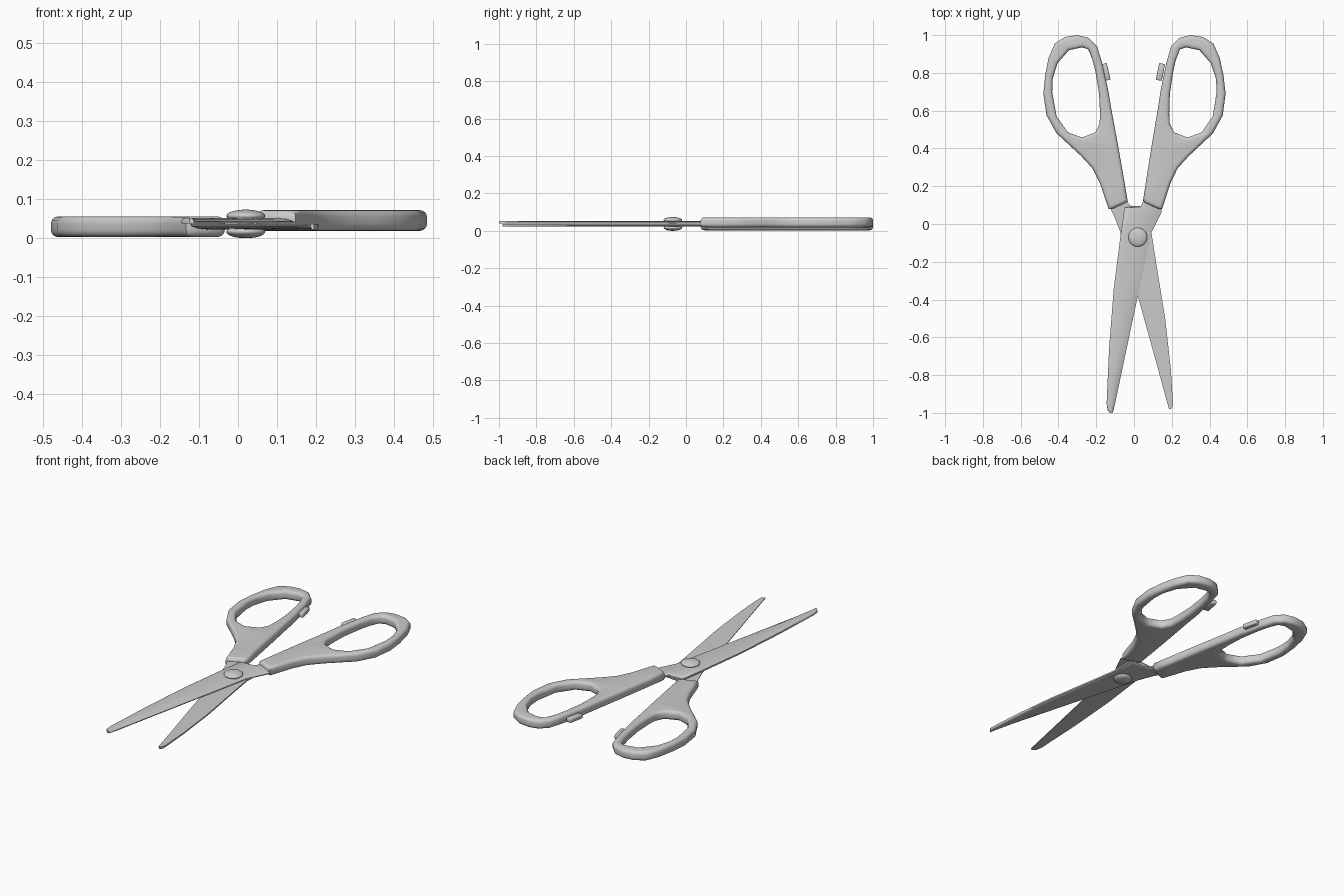
import bpy, bmesh, math
from mathutils import Matrix

if "Cube" in bpy.data.objects:
    bpy.data.objects.remove(bpy.data.objects["Cube"])


def finish(obj, angle=50):
    bm = bmesh.new()
    bm.from_mesh(obj.data)
    bmesh.ops.remove_doubles(bm, verts=bm.verts, dist=0.0003)
    bmesh.ops.recalc_face_normals(bm, faces=bm.faces)
    bm.to_mesh(obj.data)
    bm.free()
    bpy.ops.object.select_all(action='DESELECT')
    obj.select_set(True)
    bpy.context.view_layer.objects.active = obj
    bpy.ops.object.shade_smooth_by_angle(angle=math.radians(angle))


# Handle outlines, drawn for the left side
OUTER = [(-.30, 1.0), (-.365, .99), (-.42, .955), (-.452, .88), (-.47, .79),
         (-.48, .69), (-.463, .575), (-.41, .48), (-.345, .42), (-.28, .36),
         (-.22, .295), (-.18, .215), (-.155, .14), (-.133, .078), (-.11, .082),
         (-.045, .112), (-.034, .125), (-.05, .22), (-.085, .42), (-.12, .61),
         (-.137, .71), (-.168, .85), (-.195, .94), (-.24, .985)]
HOLE = [(-.275, .935), (-.345, .92), (-.405, .85), (-.43, .77), (-.433, .70),
        (-.41, .57), (-.35, .485), (-.275, .458), (-.205, .485), (-.182, .53),
        (-.18, .59), (-.185, .69), (-.203, .80), (-.22, .87), (-.243, .925)]


def handle(name, side, zc):
    cu = bpy.data.curves.new(name, 'CURVE')
    cu.dimensions = '2D'
    cu.fill_mode = 'BOTH'
    cu.extrude, cu.bevel_depth, cu.offset, cu.bevel_resolution = .0085, .018, -.018, 3
    for pts in (OUTER, HOLE):
        s = cu.splines.new('POLY')
        s.points.add(len(pts) - 1)
        s.use_cyclic_u = True
        for p, (x, y) in zip(s.points, pts):
            if side > 0:
                x = -x + .016 * (1 - y)
            p.co = (x, y, 0, 1)
    obj = bpy.data.objects.new(name, cu)
    obj.location.z = zc
    bpy.context.collection.objects.link(obj)
    bpy.ops.object.select_all(action='DESELECT')
    obj.select_set(True)
    bpy.context.view_layer.objects.active = obj
    bpy.ops.object.convert(target='MESH')
    finish(bpy.context.object)


handle("left_handle", -1, .0295)
handle("right_handle", 1, .0455)


# Blades: crowned section lofted along stations of (y, spine x, edge x)
SECTION = [(0, 0), (0, .6), (.06, .9), (.15, 1), (.5, 1), (.8, .8), (1, .3), (1, 0)]


def blade(name, stations, z_flat, height):
    bm = bmesh.new()
    rings = [[bm.verts.new((a + (b - a) * t, y0 + (y1 - y0) * t, z_flat + height * h))
              for t, h in SECTION] for y0, a, y1, b in stations]
    n = len(SECTION)
    for r, s in zip(rings, rings[1:]):
        for i in range(n):
            j = (i + 1) % n
            bm.faces.new((r[i], r[j], s[j], s[i]))
    bm.faces.new(rings[0])
    bm.faces.new(rings[-1])
    me = bpy.data.meshes.new(name)
    bm.to_mesh(me)
    bm.free()
    obj = bpy.data.objects.new(name, me)
    bpy.context.collection.objects.link(obj)
    finish(obj, 40)


blade("upper_blade", [
    (.22, .07, .20, .14), (.11, .045, .07, .145), (.092, .035, .06, .145),
    (.088, -.05, .03, .13), (-.05, -.07, -.05, .09), (-.34, -.107, -.34, .029),
    (-.66, -.132, -.66, -.039), (-.95, -.145, -.95, -.10),
    (-.985, -.14, -.985, -.108), (-1.0, -.125, -1.0, -.113)], .038, .0145)
blade("lower_blade", [
    (.22, -.06, .20, -.135), (.11, -.03, .07, -.12), (.097, -.02, .06, -.115),
    (.09, .10, .03, -.10), (-.05, .093, -.05, -.07), (-.21, .118, -.21, -.027),
    (-.50, .165, -.50, .053), (-.77, .195, -.77, .128),
    (-.94, .206, -.94, .174), (-.965, .205, -.965, .181),
    (-.98, .195, -.98, .186)], .036, -.0135)

# Rivet heads and hidden pin
for name, z in (("rivet_top", .057), ("rivet_bottom", .0165)):
    bpy.ops.mesh.primitive_uv_sphere_add(segments=24, ring_count=12, radius=1,
                                         location=(.02, -.07, z))
    o = bpy.context.object
    o.name = name
    o.scale = (.05, .05, .0165)
    bpy.ops.object.shade_smooth()
bpy.ops.mesh.primitive_cylinder_add(vertices=16, radius=.02, depth=.04,
                                    location=(.02, -.07, .037))
bpy.context.object.name = "rivet_pin"

# Stop tabs on the inner faces of the handles
for name, x, z, a in (("left_stop", -.15, .031, 13), ("right_stop", .14, .045, -11)):
    bm = bmesh.new()
    bmesh.ops.create_cube(bm, size=1, matrix=Matrix.Diagonal((.032, .09, .024, 1)))
    bmesh.ops.bevel(bm, geom=bm.edges[:], offset=.004, segments=2, affect='EDGES', profile=.5)
    me = bpy.data.meshes.new(name)
    bm.to_mesh(me)
    bm.free()
    o = bpy.data.objects.new(name, me)
    o.location = (x, .805, z)
    o.rotation_euler.z = math.radians(a)
    bpy.context.collection.objects.link(o)
    finish(o)
